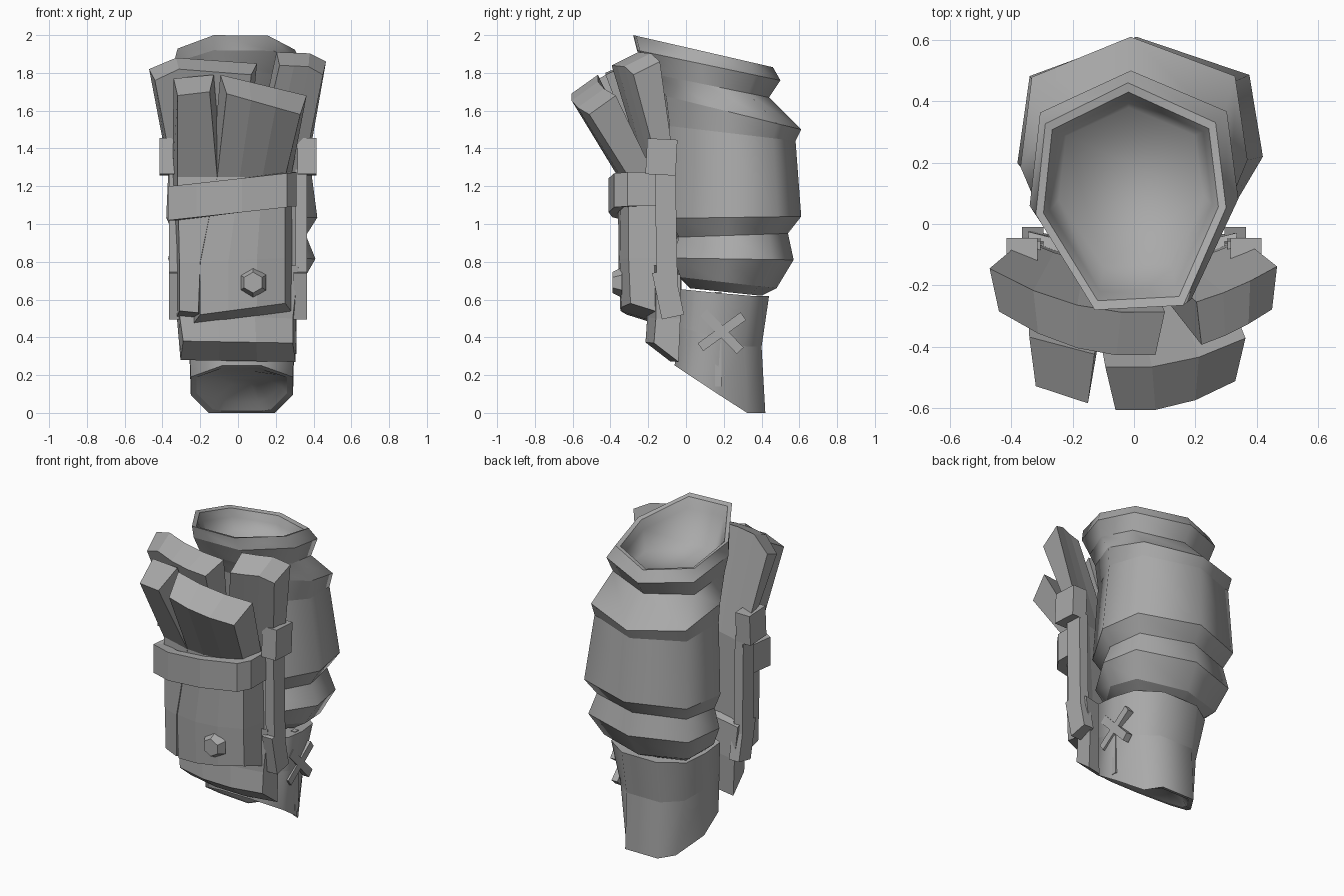
import bpy, bmesh, math
from mathutils import Vector, Matrix

cube = bpy.data.objects.get("Cube")
if cube:
    bpy.data.objects.remove(cube, do_unlink=True)

grey = bpy.data.materials.new("plain grey")
grey.use_nodes = True
grey.diffuse_color = (0.4, 0.4, 0.4, 1)
grey.node_tree.nodes["Principled BSDF"].inputs["Base Color"].default_value = (0.4, 0.4, 0.4, 1)


def finish(name, bm):
    bmesh.ops.recalc_face_normals(bm, faces=bm.faces[:])
    mesh = bpy.data.meshes.new(name)
    bm.to_mesh(mesh)
    bm.free()
    mesh.materials.append(grey)
    obj = bpy.data.objects.new(name, mesh)
    bpy.context.collection.objects.link(obj)
    return obj


def loft(name, rings, smooth=False):
    """Skin closed rings of equal length; ring edges stay sharp."""
    bm = bmesh.new()
    loops = [[bm.verts.new(p) for p in ring] for ring in rings]
    n = len(loops[0])
    for a, b in zip(loops, loops[1:]):
        for i in range(n):
            j = (i + 1) % n
            bm.faces.new((a[i], a[j], b[j], b[i]))
    for end in (loops[0], loops[-1]):
        if n % 2:
            bm.faces.new(end)
        else:
            for i in range(n // 2 - 1):
                bm.faces.new((end[i], end[i + 1], end[n - 2 - i], end[n - 1 - i]))
    if smooth:
        for f in bm.faces:
            f.smooth = True
        for loop in loops[:-2]:
            for i in range(n):
                edge = bm.edges.get((loop[i], loop[(i + 1) % n]))
                if edge:
                    edge.smooth = False
    return finish(name, bm)


def box(name, centre, size, turn=0):
    bm = bmesh.new()
    bmesh.ops.create_cube(bm, size=1)
    m = Matrix.Translation(centre) @ Matrix.Rotation(math.radians(turn), 4, 'X') @ Matrix.Diagonal((*size, 1))
    bmesh.ops.transform(bm, matrix=m, verts=bm.verts[:])
    return finish(name, bm)


# Padded sleeve: seven sided rings given as back y, front y, half width, back z, front z
HEPTAGON = [(-.03, 1), (.89, .65), (1, -.1), (.55, -.96), (-.38, -1), (-1, -.16), (-.9, .64)]


def sleeve_ring(back, front, half, z_back, z_front, shift=0):
    mid, deep = (back + front) / 2, (back - front) / 2
    return [(shift + half * x, mid + deep * y, (z_back + z_front) / 2 + y * (z_back - z_front) / 2)
            for x, y in HEPTAGON]


sleeve = [
    (.40, .02, .26, .62, .66),
    (.48, -.04, .33, .66, .72, .01),
    (.57, -.08, .39, .81, .82, .02),
    (.54, -.05, .35, .95, .93, .01),
    (.61, -.10, .40, 1.04, 1.03, .02),
    (.58, -.10, .36, 1.44, 1.52),
    (.61, -.12, .37, 1.50, 1.68),
    (.44, -.20, .32, 1.67, 1.80),
    (.50, -.26, .34, 1.76, 1.92),
    (.46, -.28, .31, 1.83, 2.0, -.01),
    (.43, -.25, .285, 1.825, 1.99, -.01),
    (.41, -.22, .265, 1.78, 1.93, -.01),
    (.38, -.14, .235, 1.73, 1.75, -.01),
]
loft("padded_sleeve", [sleeve_ring(*r) for r in sleeve], True)


# Lower cuff: ten sided with a slanted, hollow mouth, rear corners tapering downward
def cuff_ring(back, front, half, base, slant, corner):
    mid, deep = (back + front) / 2, (back - front) / 2
    side = [(.42, 1), (corner, .6), (1, -.02), (1, -.62), (.38, -1)]
    outline = side + [(-x, y) for x, y in reversed(side)]
    pts = [(.02 + half * x, mid + deep * y) for x, y in outline]
    return [(x, y, base + slant * max(0, .32 - y)) for x, y in pts]


cuff = [(.44, -.04, .295, .62, .1, .9), (.40, -.05, .28, .35, .3, .8),
        (.42, -.06, .27, 0, .66, .65), (.39, -.03, .24, .01, .66, .65),
        (.36, 0, .21, .06, .55, .65), (.28, .05, .12, .14, .3, .65)]
loft("lower_cuff", [cuff_ring(*r) for r in cuff], True)
box("cuff_seam", (.28, .17, .39), (.03, .035, .5))
for order, turn in (("first", 44), ("second", -54)):
    box(order + "_cross_stitch", (.29, .19, .43), (.04, .05, .28), turn)


# Boards: rows of left x, left z, right x, right z, front y, back offset in y and z
def board(name, rows, bow, flare=1.1, cols=3, drop=(0, 0)):
    rings = []
    for k, (xl, zl, xr, zr, y, dy, dz) in enumerate(rows):
        centre = (xl + xr) / 2
        front, back = [], []
        for i in range(cols + 1):
            t = i / cols
            x, z = xl + (xr - xl) * t, zl + (zr - zl) * t
            # lowered outer corners on the top row
            if k == len(rows) - 1:
                z -= drop[0] * (i == 0) + drop[1] * (i == cols)
            py = y + bow * x * x
            front.append((x, py, z))
            back.append((centre + (x - centre) * flare, py + dy, z + dz))
        rings.append(front + back[::-1])
    return loft(name, rings)


board("wide_front_board", [
    (-.20, .52, .25, .58, -.35, .16, -.05),
    (-.20, .80, .25, .82, -.36, .16, 0),
    (-.11, 1.25, .25, 1.25, -.36, .14, 0),
    (-.06, 1.69, .33, 1.58, -.61, .14, .10)], .9, 1.17)
board("slim_front_board", [
    (-.31, .54, -.21, .53, -.35, .16, -.03),
    (-.31, .80, -.20, .80, -.36, .16, 0),
    (-.32, 1.25, -.11, 1.25, -.36, .14, 0),
    (-.32, 1.68, -.15, 1.70, -.60, .16, .09)], .7, 1.25, 1)
board("right_rear_board", [
    (-.33, .60, .0, .60, -.21, .08, 0),
    (-.34, 1.25, .02, 1.25, -.22, .08, 0),
    (-.44, 1.83, .07, 1.79, -.43, .14, .06)], .75, 1.12, 4, (.07, 0))
board("left_rear_board", [
    (.0, .60, .32, .60, -.21, .08, 0),
    (.08, 1.25, .34, 1.25, -.22, .08, 0),
    (.22, 1.84, .45, 1.83, -.43, .14, .07)], .75, 1.14, 3, (0, .04))
board("lower_shin_plate", [
    (-.29, .38, .29, .37, -.22, .13, -.10),
    (-.31, .52, .29, .50, -.21, .13, 0),
    (-.33, .78, .32, .78, -.22, .13, -.05)], .6, 1.05)

# Strap wrapped round the front boards
strap = [(-.35, -.15), (-.37, -.32), (-.22, -.39), (.02, -.41), (.26, -.38), (.31, -.31), (.31, -.15)]
sections = []
for x, y in strap:
    inner = Vector((x * .86, y + (.05 if y < -.2 else 0)))
    z = 1.15 + .11 * x
    sections.append([(x, y, z - .09), (x, y, z + .09), (*inner, z + .09), (*inner, z - .09)])
loft("front_strap", sections)

# Side rails and their clips
for side, s in (("left", 1), ("right", -1)):
    box(side + "_side_rail", (s * .335, -.105, .98), (.06, .11, .62), 1)
    box(side + "_upper_clip", (s * .365, -.13, 1.355), (.10, .16, .19), -3)
    box(side + "_lower_clip", (s * .33, -.095, .63), (.07, .12, .25), 12)

# Hexagonal bolt
bm = bmesh.new()
bmesh.ops.create_cone(bm, cap_ends=True, segments=6, radius1=.08, radius2=.055, depth=.05)
bmesh.ops.transform(bm, verts=bm.verts[:], matrix=Matrix.Translation((.08, -.365, .69))
                    @ Matrix.Rotation(math.radians(90), 4, 'X'))
finish("hex_bolt", bm)
